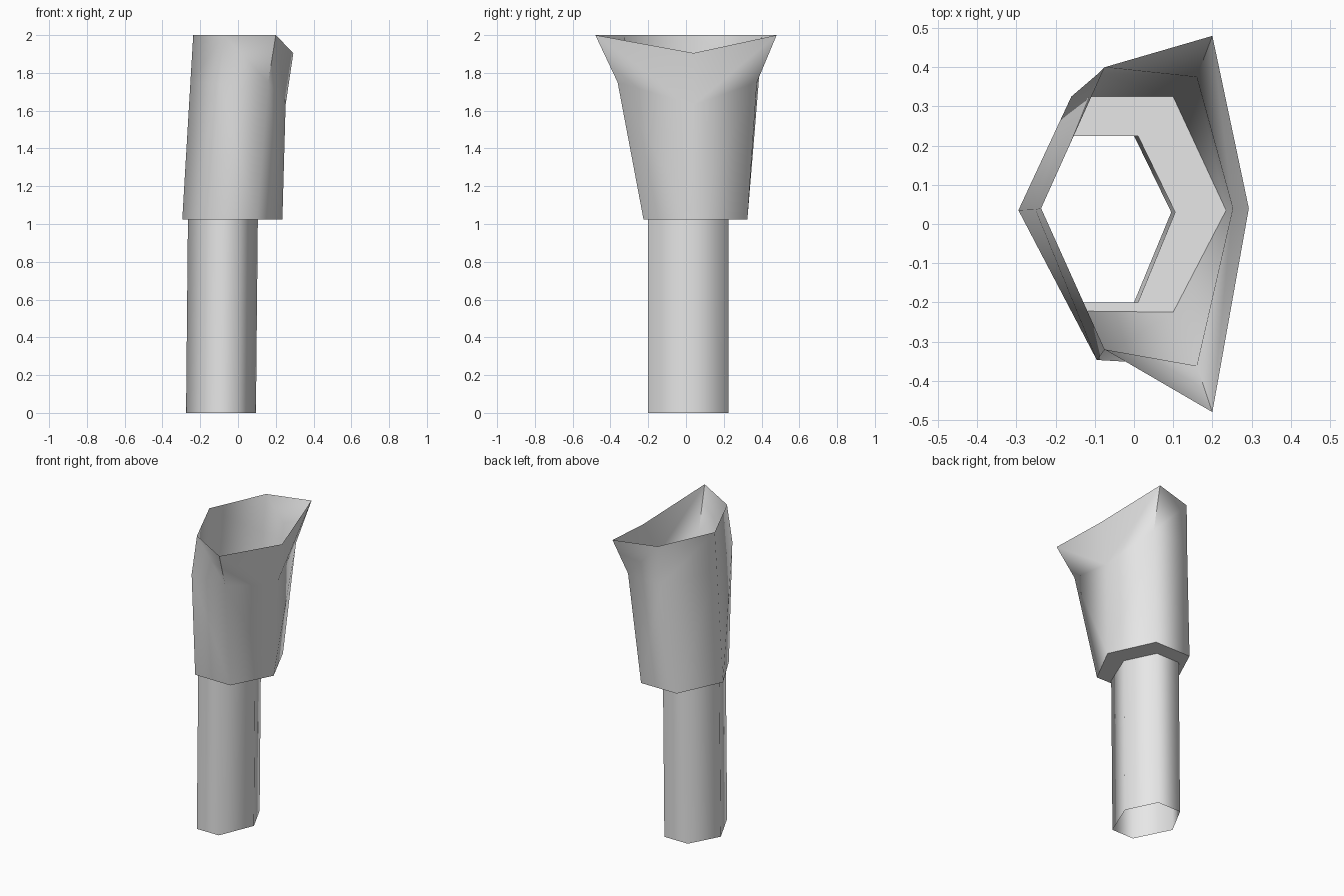
import bpy, bmesh, math

if "Cube" in bpy.data.objects:
    bpy.data.objects.remove(bpy.data.objects["Cube"])

grey = bpy.data.materials.new("plain grey")
grey.diffuse_color = (0.8, 0.8, 0.8, 1)
grey.use_nodes = True
grey.node_tree.nodes["Principled BSDF"].inputs["Base Color"].default_value = grey.diffuse_color


def ring(left, front_left, front_right, right, back_right, back_left, z):
    """Six-sided section; a corner may carry its own height."""
    return [(p[0], p[1], p[2] if len(p) > 2 else z)
            for p in (left, front_left, front_right, right, back_right, back_left)]


def loft(name, rings):
    """Open shell through six-sided rings, listed from bottom to top."""
    bm = bmesh.new()
    rows = [[bm.verts.new(p) for p in r] for r in rings]
    for lo, hi in zip(rows, rows[1:]):
        for i in range(6):
            j = (i + 1) % 6
            a, b, c, d = lo[i], lo[j], hi[j], hi[i]
            # fold each side towards the right-hand corners
            if i in (1, 2):
                bm.faces.new((a, b, d))
                bm.faces.new((b, c, d))
            elif i in (3, 4):
                bm.faces.new((a, b, c))
                bm.faces.new((a, c, d))
            else:
                bm.faces.new((a, b, c, d))
    mesh = bpy.data.meshes.new(name)
    bm.to_mesh(mesh)
    bm.free()
    mesh.materials.append(grey)
    obj = bpy.data.objects.new(name, mesh)
    bpy.context.collection.objects.link(obj)
    bpy.ops.object.select_all(action='DESELECT')
    obj.select_set(True)
    bpy.context.view_layer.objects.active = obj
    bpy.ops.object.shade_smooth_by_angle(angle=math.radians(75))
    return obj


# Narrow tube, open at both ends, leaning slightly to the right
tube_bottom = ring((-.275, .03), (-.16, -.2), (0, -.2),
                   (.095, .03), (0, .225), (-.17, .225), 0)
tube_top = [(x + .01, y, 1.025) for x, y, z in tube_bottom]
loft("lower_tube", [tube_bottom, tube_top])

# Flat ledge, tapered body and flared open rim
cuff_bottom = ring((-.295, .035), (-.157, -.222), (.1, -.225),
                   (.235, .035), (.1, .325), (-.16, .325), 1.025)
cuff_middle = ring((-.252, .037), (-.095, -.347), (.16, -.362),
                   (.252, .04, 1.63), (.16, .375), (-.09, .385), 1.75)
cuff_rim = ring((-.237, .04), (-.075, -.32), (.2, -.48),
                (.293, .04, 1.905), (.2, .48), (-.075, .4), 2)
loft("flared_cuff", [tube_top, cuff_bottom, cuff_middle, cuff_rim])
